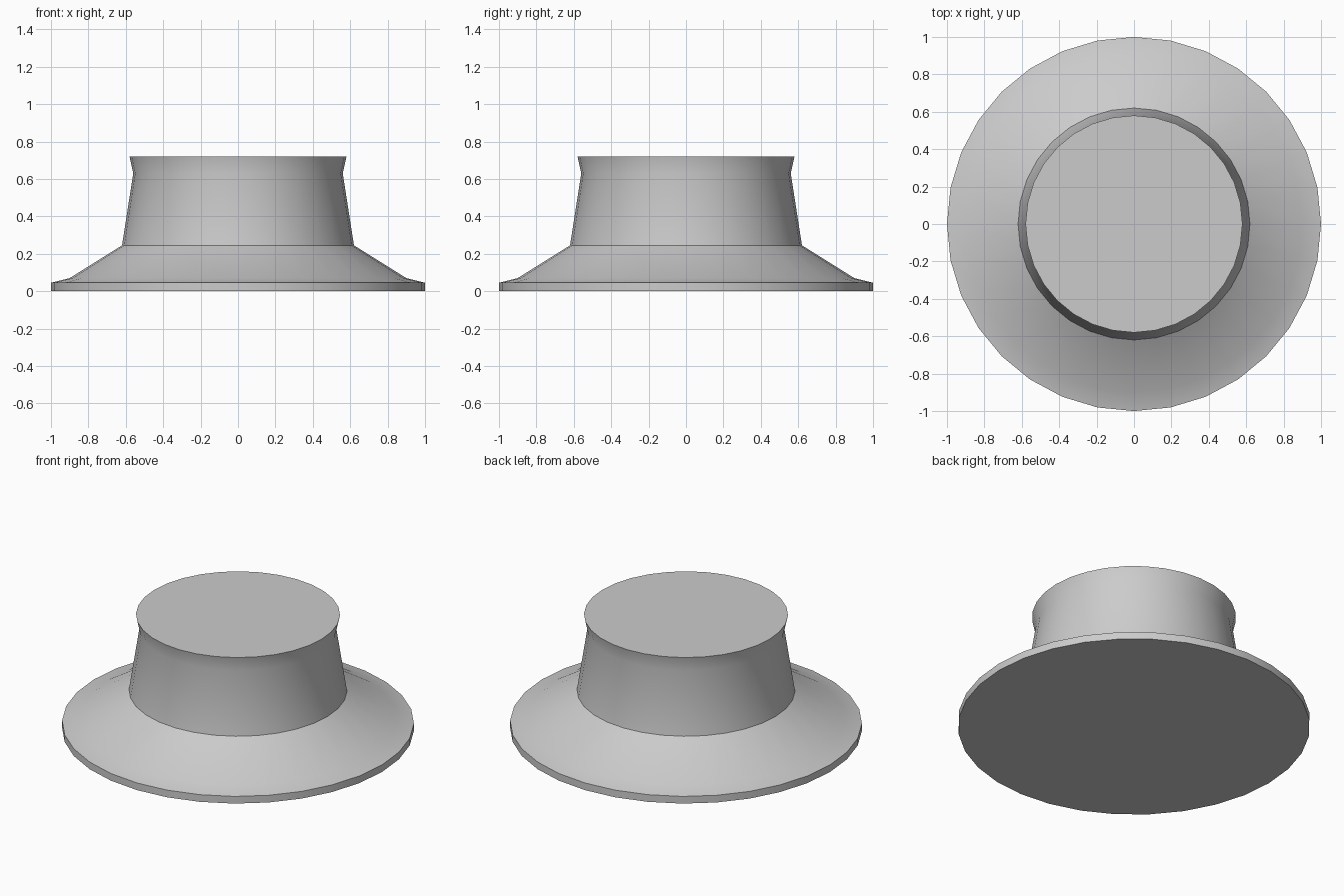
import bpy
import bmesh
import math

cube = bpy.data.objects.get("Cube")
if cube:
    bpy.data.objects.remove(cube, do_unlink=True)

SIDES = 32

# Radius and height, from the base rim up to the flared lip
PROFILE = [(1.0, 0.0), (1.0, 0.045), (0.9, 0.07),
           (0.62, 0.245), (0.56, 0.63), (0.58, 0.72)]


def make_material(name, color):
    mat = bpy.data.materials.new(name)
    mat.use_nodes = True
    mat.diffuse_color = color
    mat.node_tree.nodes["Principled BSDF"].inputs["Base Color"].default_value = color
    return mat


def lathe(name, profile, mat):
    """Revolve a profile around z and cap both ends."""
    bm = bmesh.new()
    rings = []
    for radius, z in profile:
        ring = []
        for i in range(SIDES):
            a = math.tau * i / SIDES
            ring.append(bm.verts.new((radius * math.cos(a), radius * math.sin(a), z)))
        rings.append(ring)
    for low, high in zip(rings, rings[1:]):
        for i in range(SIDES):
            j = (i + 1) % SIDES
            bm.faces.new((low[i], low[j], high[j], high[i]))
    bm.faces.new(list(reversed(rings[0])))
    bm.faces.new(rings[-1])
    mesh = bpy.data.meshes.new(name)
    bm.to_mesh(mesh)
    bm.free()
    mesh.materials.append(mat)
    obj = bpy.data.objects.new(name, mesh)
    bpy.context.collection.objects.link(obj)
    return obj


# Flanged knob: rim, sloped skirt, tapered neck and flared flat top
knob = lathe("flanged_knob", PROFILE, make_material("light_grey", (0.6, 0.6, 0.6, 1.0)))

# Smooth the round walls, keep the rim, shoulder and lip sharp
bpy.ops.object.select_all(action="DESELECT")
knob.select_set(True)
bpy.context.view_layer.objects.active = knob
bpy.ops.object.shade_smooth_by_angle(angle=math.radians(30))
